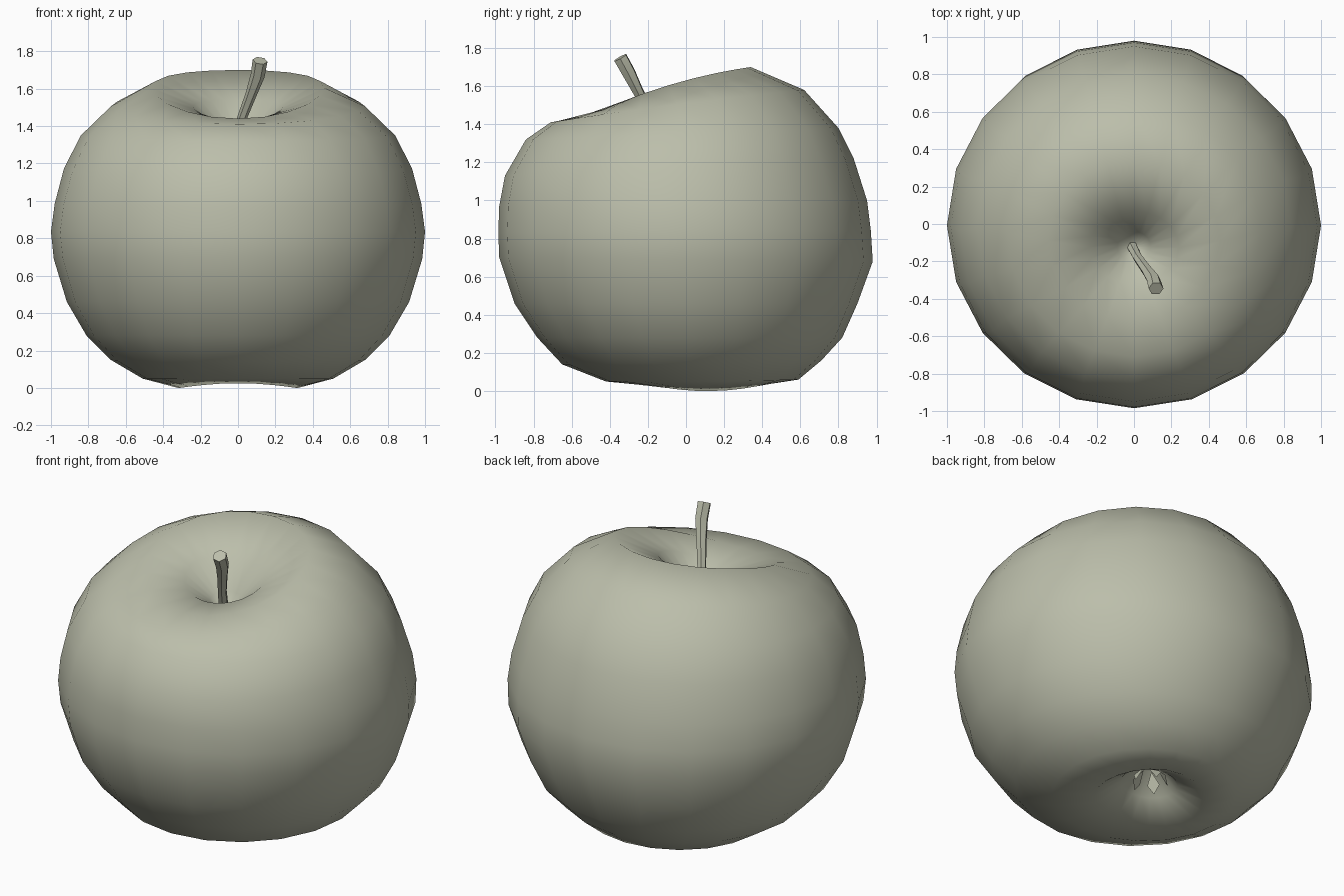
import bpy, bmesh, math
from mathutils import Vector

cube = bpy.data.objects.get("Cube")
if cube:
    bpy.data.objects.remove(cube, do_unlink=True)

skin = bpy.data.materials.new("pale_olive")
skin.use_nodes = True
colour = (0.50, 0.515, 0.405, 1)
skin.diffuse_color = colour
skin.node_tree.nodes["Principled BSDF"].inputs["Base Color"].default_value = colour
skin.node_tree.nodes["Principled BSDF"].inputs["Roughness"].default_value = 0.8


def finish(name, bm):
    """Turn a bmesh into a coloured object."""
    bmesh.ops.recalc_face_normals(bm, faces=bm.faces)
    mesh = bpy.data.meshes.new(name)
    bm.to_mesh(mesh)
    bm.free()
    mesh.materials.append(skin)
    obj = bpy.data.objects.new(name, mesh)
    bpy.context.collection.objects.link(obj)
    return obj


def loft(name, rings):
    """Skin a list of closed point rings and cap both ends."""
    bm = bmesh.new()
    loops = [[bm.verts.new(p) for p in ring] for ring in rings]
    n = len(loops[0])
    for a, b in zip(loops, loops[1:]):
        for i in range(n):
            j = (i + 1) % n
            bm.faces.new((a[i], a[j], b[j], b[i]))
    bm.faces.new(loops[0])
    bm.faces.new(loops[-1])
    return finish(name, bm)


def smooth(obj, degrees):
    bpy.ops.object.select_all(action="DESELECT")
    obj.select_set(True)
    bpy.context.view_layer.objects.active = obj
    bpy.ops.object.shade_smooth_by_angle(angle=math.radians(degrees))


def tilted_ring(back_y, back_z, front_y, front_z, half_width, lift, sides=20):
    """Oval ring leaning from its back point to its front point."""
    ring = []
    for i in range(sides):
        t = math.tau * i / sides
        s = math.sin(t)
        y = (back_y + front_y) / 2 + s * (back_y - front_y) / 2
        z = (back_z + front_z) / 2 + s * (back_z - front_z) / 2
        ring.append((half_width * math.cos(t), y, z + lift * (1 - s * s)))
    return ring


# Fruit body: back y, back z, front y, front z, half width, side lift
body_rings = [
    (-0.10, 1.29, -0.14, 1.29, 0.02, 0),
    (-0.04, 1.38, -0.20, 1.35, 0.09, 0),
    (0.07, 1.54, -0.32, 1.43, 0.24, 0.02),
    (0.34, 1.70, -0.52, 1.44, 0.46, 0.035),
    (0.62, 1.58, -0.71, 1.41, 0.68, 0.01),
    (0.80, 1.38, -0.84, 1.32, 0.84, 0),
    (0.88, 1.22, -0.95, 1.13, 0.93, 0),
    (0.95, 1.00, -0.98, 0.97, 0.98, 0),
    (0.97, 0.84, -0.985, 0.83, 1.00, 0),
    (0.98, 0.68, -0.98, 0.70, 0.985, 0),
    (0.90, 0.46, -0.90, 0.46, 0.915, 0),
    (0.82, 0.28, -0.78, 0.28, 0.81, 0),
    (0.71, 0.16, -0.65, 0.14, 0.68, 0),
    (0.59, 0.06, -0.42, 0.05, 0.51, -0.005),
    (0.42, 0.035, -0.15, 0.025, 0.32, -0.03),
    (0.27, 0.11, -0.01, 0.10, 0.17, 0),
    (0.20, 0.22, 0.07, 0.22, 0.07, 0),
]
smooth(loft("fruit_body", [tilted_ring(*r) for r in body_rings]), 180)

# Stem: slim, curved, flaring to a cut tip
path = [Vector(p) for p in ((-0.01, -0.12, 1.28), (0.02, -0.18, 1.44),
                            (0.07, -0.25, 1.57), (0.105, -0.30, 1.67),
                            (0.118, -0.345, 1.75))]
radii = (0.03, 0.026, 0.03, 0.038, 0.04)
stem_rings = []
for k, (point, radius) in enumerate(zip(path, radii)):
    along = (path[min(k + 1, len(path) - 1)] - path[max(k - 1, 0)]).normalized()
    side = along.cross(Vector((0, 1, 0))).normalized()
    other = along.cross(side)
    stem_rings.append([point + radius * (math.cos(a) * side + math.sin(a) * other)
                       for a in (math.tau * i / 6 for i in range(6))])
smooth(loft("stem", stem_rings), 50)

# Dried blossom end: small pointed leaves inside the bottom hollow
bm = bmesh.new()
for i in range(5):
    a = math.tau * i / 5
    out = Vector((math.cos(a), math.sin(a), 0))
    across = Vector((-out.y, out.x, 0)) * 0.035
    root = Vector((0, 0.135, 0.20)) + out * 0.04
    middle = root + out * 0.045 - Vector((0, 0, 0.06))
    tip = middle + out * 0.015 - Vector((0, 0, 0.05))
    corners = [bm.verts.new(p) for p in
               (root, middle - across, tip, middle + across)]
    bm.faces.new(corners)
smooth(finish("blossom_end", bm), 40)
